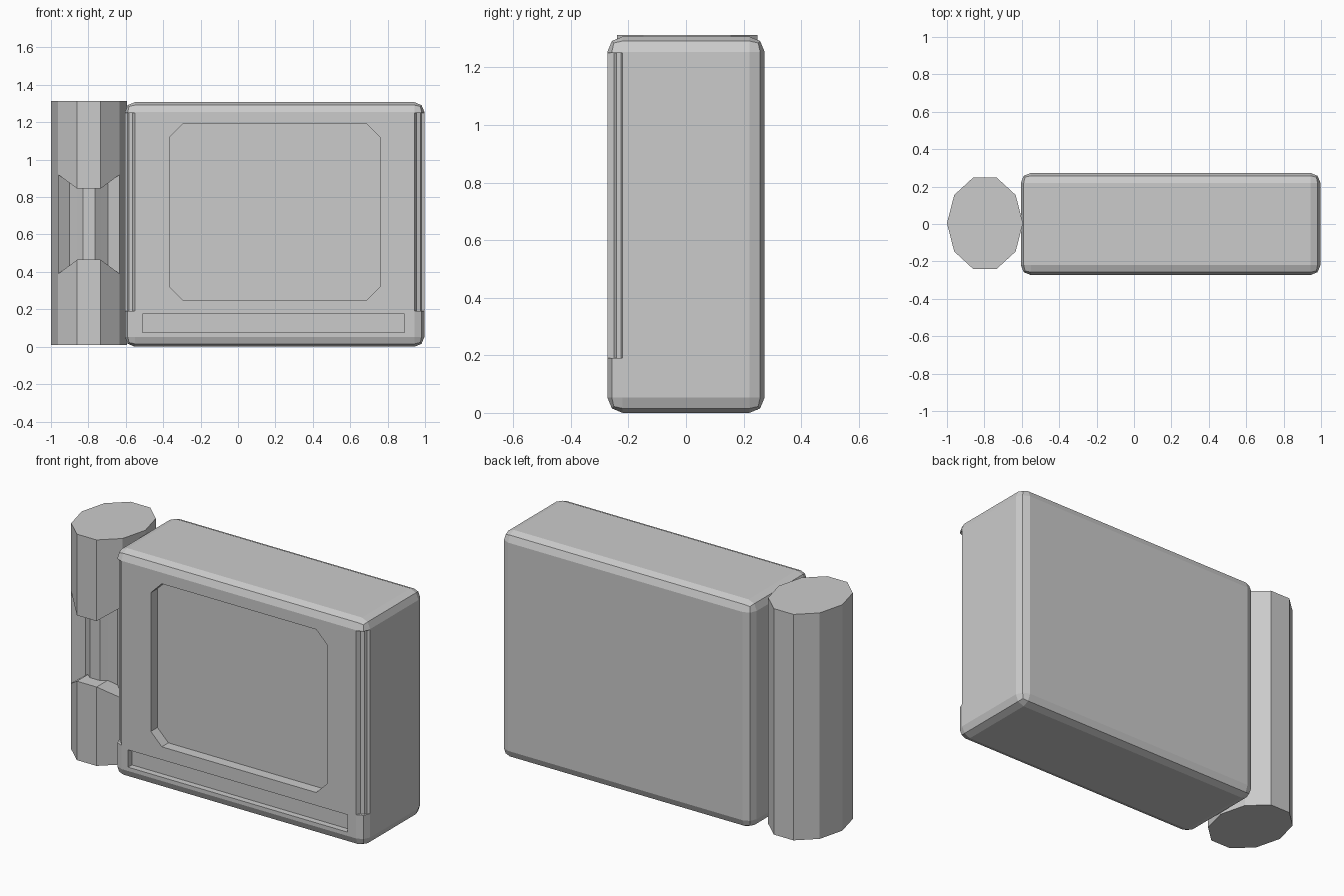
import bpy, bmesh, math

if "Cube" in bpy.data.objects:
    bpy.data.objects.remove(bpy.data.objects["Cube"])


def finish(name, bm):
    bmesh.ops.recalc_face_normals(bm, faces=bm.faces[:])
    mesh = bpy.data.meshes.new(name)
    bm.to_mesh(mesh)
    bm.free()
    obj = bpy.data.objects.new(name, mesh)
    bpy.context.collection.objects.link(obj)
    return obj


def prism(name, points, offset):
    bm = bmesh.new()
    face = bm.faces.new([bm.verts.new(p) for p in points])
    ext = bmesh.ops.extrude_face_region(bm, geom=[face])
    bmesh.ops.translate(bm, vec=offset,
                        verts=[v for v in ext["geom"] if isinstance(v, bmesh.types.BMVert)])
    # extrude_face_region keeps or drops the start cap depending on context
    bmesh.ops.holes_fill(bm, edges=[e for e in bm.edges if e.is_boundary], sides=0)
    return finish(name, bm)


def cut(target, cutter):
    mod = target.modifiers.new(cutter.name, 'BOOLEAN')
    mod.operation = 'DIFFERENCE'
    mod.solver = 'EXACT'
    mod.object = cutter
    cutter.hide_render = True
    cutter.hide_set(True)


# Main casing with a two-step rounded edge
X0, X1, Y, H = -0.605, 0.997, 0.273, 1.307
bm = bmesh.new()
bmesh.ops.create_cube(bm, size=1)
for v in bm.verts:
    v.co = ((X0 + X1) / 2 + v.co.x * (X1 - X0), v.co.y * 2 * Y, (v.co.z + 0.5) * H)
bmesh.ops.bevel(bm, geom=bm.edges[:], offset=0.053, segments=2, profile=0.5, affect='EDGES')
casing = finish("casing", bm)

# Eight-sided front panel recess
l, r, b, t, c = -0.365, 0.76, 0.25, 1.19, 0.07
outline = [(l + c, b), (r - c, b), (r, b + c), (r, t - c),
           (r - c, t), (l + c, t), (l, t - c), (l, b + c)]
cut(casing, prism("panel_cutter", [(x, -0.4, z) for x, z in outline], (0, 0.4 - Y + 0.06, 0)))

# Long slot below the panel
slot = [(-0.51, 0.075), (0.89, 0.075), (0.89, 0.175), (-0.51, 0.175)]
cut(casing, prism("slot_cutter", [(x, -0.4, z) for x, z in slot], (0, 0.4 - Y + 0.035, 0)))

# Grooves along both front corners, mirrored about the casing middle
groove = [(0.942, -0.35), (0.942, -0.274), (0.955, -0.25), (0.975, -0.242),
          (0.982, -0.225), (0.998, -0.221), (1.06, -0.221), (1.06, -0.35)]
for side, name in ((1, "right_groove_cutter"), (-1, "left_groove_cutter")):
    mid = (X0 + X1) / 2
    pts = [(mid + side * (x - mid), y, 0.19) for x, y in groove]
    cut(casing, prism(name, pts, (0, 0, 1.06)))

# Ten-sided side post
ring = [(-0.797 + 0.203 * math.cos(i * math.tau / 10),
         0.004 + 0.257 * math.sin(i * math.tau / 10), 0.01) for i in range(10)]
post = prism("side_post", ring, (0, 0, 1.303))

# Waist recess in the post: columns of x, inner y, half height
columns = [(-0.961, -0.147, 0.265), (-0.90, -0.105, 0.22), (-0.86, -0.139, 0.19),
           (-0.83, -0.165, 0.19), (-0.764, -0.165, 0.19), (-0.734, -0.139, 0.19),
           (-0.694, -0.105, 0.22), (-0.633, -0.147, 0.265)]
bm = bmesh.new()
rows = [[bm.verts.new((x, yy, 0.655 + s * h))
         for yy, s in ((-0.4, -1), (y, -1), (y, 1), (-0.4, 1))] for x, y, h in columns]
for a, d in zip(rows, rows[1:]):
    for i in range(4):
        j = (i + 1) % 4
        bm.faces.new((a[i], a[j], d[j], d[i]))
bm.faces.new(rows[0])
bm.faces.new(rows[-1])
cut(post, finish("waist_cutter", bm))
